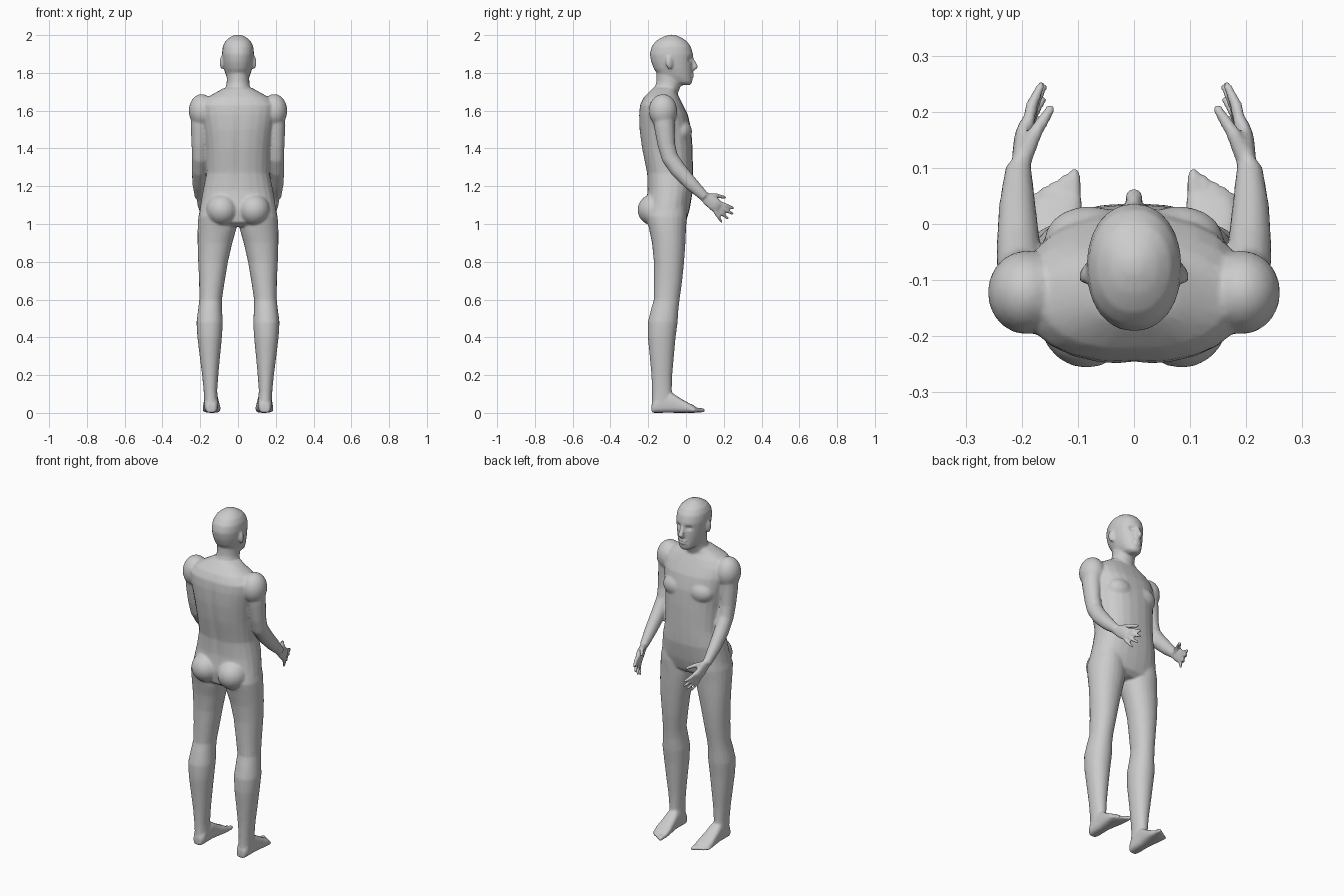
import bpy, bmesh, math
from mathutils import Vector, Matrix

bm = bmesh.new()


def spow(v, p):
    return math.copysign(abs(v) ** p, v)


def skin(rings):
    """Join rings of points into a closed skin."""
    vs = [[bm.verts.new(p) for p in r] for r in rings]
    n = len(vs[0])
    for a, b in zip(vs, vs[1:]):
        for i in range(n):
            bm.faces.new((a[i], a[(i + 1) % n], b[(i + 1) % n], b[i]))
    bm.faces.new(vs[0])
    bm.faces.new(vs[-1])


def stack(rows, s=1, e=1.0, n=24):
    """Horizontal ovals: z, back y, front y, centre x, half width."""
    rings = []
    for z, yb, yf, cx, hw in rows:
        t = [2 * math.pi * i / n for i in range(n)]
        rings.append([(s * (cx + hw * spow(math.cos(a), e)),
                       (yb + yf) / 2 + (yf - yb) / 2 * spow(math.sin(a), e), z) for a in t])
    skin(rings)


def tube(rows, s=1, flat=1.0, n=14):
    """Round limb along points x, y, z, radius; flat scales it sideways."""
    pts = [Vector(r[:3]) for r in rows]
    rings = []
    for i, p in enumerate(pts):
        d = (pts[min(i + 1, len(pts) - 1)] - pts[max(i - 1, 0)]).normalized()
        v = d.cross(Vector((1, 0, 0))).normalized()
        u = v.cross(d)
        r = rows[i][3]
        rings.append([])
        for k in range(n):
            a = 2 * math.pi * k / n
            q = p + u * r * flat * math.cos(a) + v * r * math.sin(a)
            rings[-1].append((s * q.x, q.y, q.z))
    skin(rings)


def ball(c, r, s=1, rot=0.0):
    m = (Matrix.Translation((s * c[0], c[1], c[2])) @ Matrix.Rotation(s * rot, 4, 'Z')
         @ Matrix.Diagonal((*r, 1)))
    bmesh.ops.create_uvsphere(bm, u_segments=20, v_segments=12, radius=1, matrix=m)


# torso
stack([(0.985, -0.17, -0.03, 0, 0.10), (1.01, -0.205, 0.0, 0, 0.19), (1.08, -0.215, 0.02, 0, 0.202),
       (1.18, -0.205, 0.037, 0, 0.185), (1.27, -0.208, 0.037, 0, 0.167), (1.40, -0.235, 0.035, 0, 0.172),
       (1.50, -0.248, 0.028, 0, 0.185), (1.58, -0.25, 0.01, 0, 0.20), (1.63, -0.245, -0.015, 0, 0.20),
       (1.67, -0.225, -0.035, 0, 0.165), (1.695, -0.20, -0.05, 0, 0.12), (1.72, -0.175, -0.05, 0, 0.075)],
      e=0.85)
# neck
stack([(1.64, -0.19, -0.06, 0, 0.075), (1.70, -0.175, -0.04, 0, 0.066), (1.75, -0.157, -0.02, 0, 0.06),
       (1.82, -0.155, -0.01, 0, 0.06)])
# head
stack([(1.735, -0.02, 0.022, 0, 0.022), (1.75, -0.08, 0.034, 0, 0.045), (1.78, -0.14, 0.034, 0, 0.062),
       (1.82, -0.17, 0.034, 0, 0.074), (1.86, -0.185, 0.034, 0, 0.081), (1.90, -0.192, 0.037, 0, 0.085),
       (1.94, -0.182, 0.026, 0, 0.081), (1.97, -0.158, 0.003, 0, 0.066), (1.99, -0.125, -0.03, 0, 0.042),
       (2.002, -0.09, -0.06, 0, 0.015)], e=0.93)
# nose and lips
tube([(0, 0.03, 1.885, 0.008), (0, 0.04, 1.855, 0.012), (0, 0.049, 1.832, 0.017), (0, 0.035, 1.82, 0.013)])
ball((0, 0.034, 1.788), (0.026, 0.012, 0.012))

for s in (1, -1):
    # ears, buttocks, chest muscles, shoulders
    ball((0.085, -0.088, 1.855), (0.011, 0.02, 0.036), s, 0.35)
    ball((0.085, -0.165, 1.075), (0.085, 0.092, 0.085), s)
    ball((0.08, -0.03, 1.49), (0.08, 0.062, 0.065), s)
    ball((0.192, -0.122, 1.6), (0.069, 0.075, 0.088), s)
    # leg
    stack([(1.10, -0.19, 0.0, 0.115, 0.08), (1.04, -0.21, 0.005, 0.113, 0.097),
           (0.97, -0.195, 0.0, 0.112, 0.102), (0.90, -0.18, -0.003, 0.122, 0.092),
           (0.80, -0.17, -0.01, 0.132, 0.079), (0.70, -0.17, -0.02, 0.138, 0.068),
           (0.60, -0.17, -0.034, 0.145, 0.06), (0.55, -0.185, -0.04, 0.148, 0.063),
           (0.48, -0.202, -0.044, 0.15, 0.07), (0.40, -0.202, -0.055, 0.15, 0.065),
           (0.30, -0.192, -0.064, 0.149, 0.054), (0.20, -0.183, -0.073, 0.147, 0.043),
           (0.12, -0.18, -0.075, 0.146, 0.036), (0.04, -0.18, -0.07, 0.142, 0.036)], s, 0.95)
    # foot, lying along y
    rings = []
    for y, cx, hw, h in [(-0.182, 0.142, 0.025, 0.05), (-0.16, 0.142, 0.036, 0.08), (-0.08, 0.142, 0.038, 0.11),
                         (-0.03, 0.141, 0.043, 0.078), (0.015, 0.14, 0.048, 0.052), (0.045, 0.136, 0.044, 0.038),
                         (0.055, 0.133, 0.035, 0.028)]:
        rings.append([(s * (cx + hw * spow(math.cos(a), 0.7)), y, h / 2 + h / 2 * spow(math.sin(a), 0.7))
                      for a in (2 * math.pi * k / 16 for k in range(16))])
    skin(rings)
    # toes
    for k in range(5):
        x, y, r = 0.106 + 0.0185 * k, 0.1 - 0.011 * k, 0.0135 - 0.0012 * k
        tube([(x, 0.02, 0.018, r), (x, y - 0.015, 0.014, r), (x, y, 0.011, r * 0.6)], s, 0.85, 10)
    # arm
    tube([(0.195, -0.12, 1.62, 0.058), (0.202, -0.115, 1.52, 0.055), (0.204, -0.104, 1.42, 0.047),
          (0.204, -0.085, 1.35, 0.045), (0.206, -0.04, 1.285, 0.044), (0.208, 0.03, 1.21, 0.037),
          (0.206, 0.10, 1.143, 0.026)], s, 0.9)
    # palm
    tube([(0.206, 0.08, 1.16, 0.026), (0.204, 0.115, 1.13, 0.033), (0.198, 0.15, 1.105, 0.039),
          (0.192, 0.172, 1.09, 0.033)], s, 0.42)
    # fingers and thumb
    for base, tip, r in [((0.19, 0.17, 1.115), (0.163, 0.253, 1.083), 0.0115),
                         ((0.192, 0.165, 1.1), (0.158, 0.25, 1.052), 0.0115),
                         ((0.193, 0.157, 1.087), (0.16, 0.225, 1.025), 0.011),
                         ((0.196, 0.145, 1.078), (0.168, 0.19, 1.008), 0.010)]:
        mid = Vector(base).lerp(Vector(tip), 0.5) + Vector((0.006, 0, 0))
        tube([(*base, r), (*mid, r), (*tip, r * 0.7)], s, 1, 10)
    tube([(0.202, 0.105, 1.143, 0.018), (0.178, 0.16, 1.15, 0.014), (0.145, 0.211, 1.14, 0.009)], s, 1, 10)

# fuse all parts into one body skin
bmesh.ops.recalc_face_normals(bm, faces=bm.faces)
me = bpy.data.meshes.new("body")
bm.to_mesh(me)
bm.free()
body = bpy.data.objects.new("body", me)
bpy.context.collection.objects.link(body)
mod = body.modifiers.new("fuse", 'REMESH')
mod.mode = 'VOXEL'
mod.voxel_size = 0.006
mod = body.modifiers.new("soften", 'SMOOTH')
mod.factor = 0.5
mod.iterations = 8
deps = bpy.context.evaluated_depsgraph_get()
fused = bpy.data.meshes.new_from_object(body.evaluated_get(deps))
body.modifiers.clear()
body.data = fused
fused.name = "body"

# press in eye sockets, mouth line, spine groove
for v in fused.vertices:
    x, y, z = v.co
    if y > -0.02 and z > 1.72:
        v.co.y -= 0.013 * math.exp(-((abs(x) - 0.033) / 0.016) ** 2 - ((z - 1.872) / 0.012) ** 2)
        if abs(x) < 0.03:
            v.co.y -= 0.006 * math.exp(-((z - 1.788) / 0.005) ** 2)
    if y < -0.15 and 1.1 < z < 1.68:
        v.co.y += 0.008 * math.exp(-(x / 0.02) ** 2) * math.sin((z - 1.1) / 0.58 * math.pi)
    v.co.z = max(v.co.z, 0.0)

mod = body.modifiers.new("simplify", 'DECIMATE')
mod.ratio = 0.2
skin_mat = bpy.data.materials.new("plain grey")
skin_mat.diffuse_color = (0.6, 0.6, 0.6, 1)
fused.materials.clear()
fused.materials.append(skin_mat)
for p in fused.polygons:
    p.use_smooth = True
    p.material_index = 0
